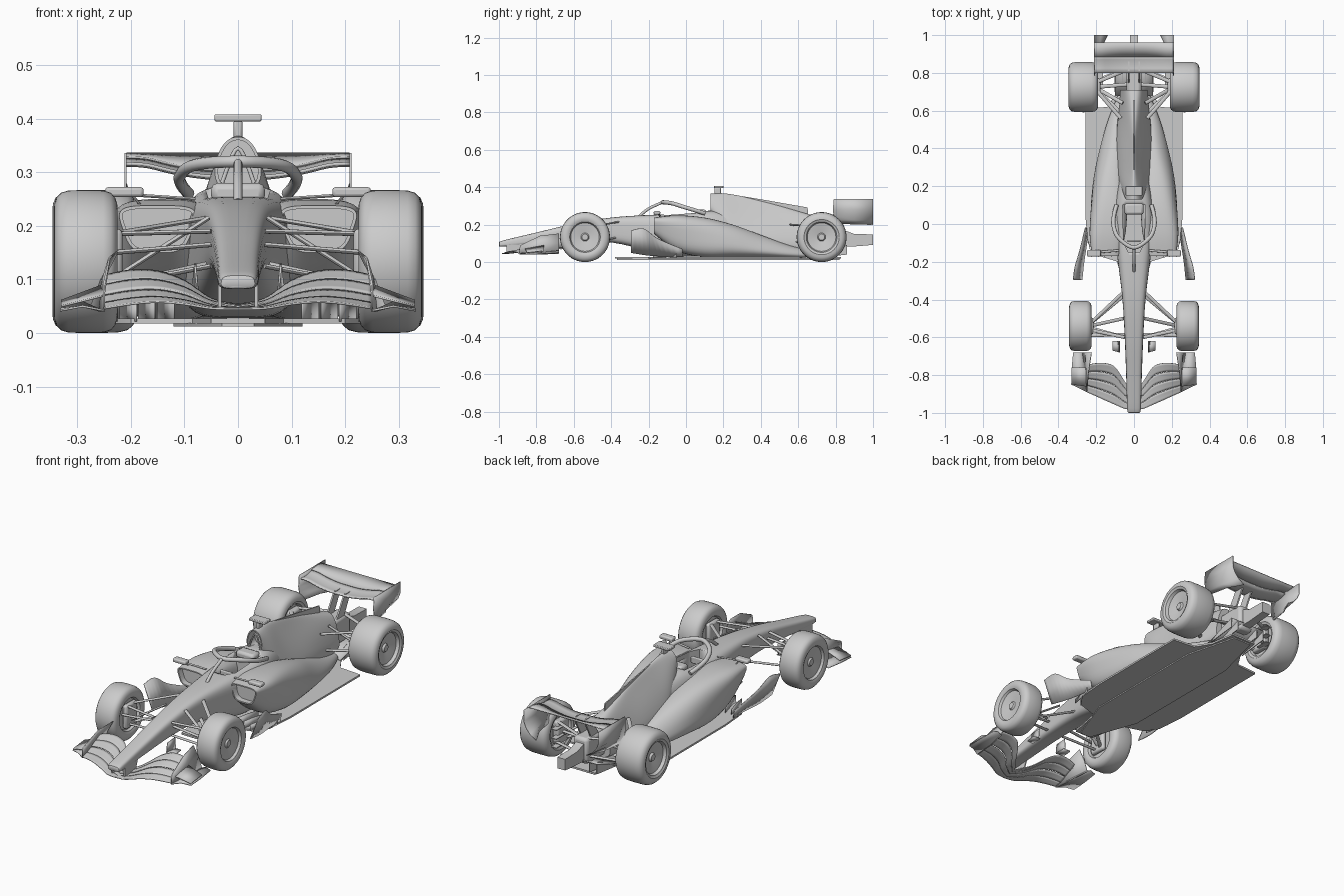
import bpy, bmesh, math
from mathutils import Vector

if "Cube" in bpy.data.objects:
    bpy.data.objects.remove(bpy.data.objects["Cube"])


def finish(name, bm, angle=35, mirror=False, thick=0, bevel=0):
    bmesh.ops.recalc_face_normals(bm, faces=bm.faces)
    me = bpy.data.meshes.new(name)
    bm.to_mesh(me)
    bm.free()
    ob = bpy.data.objects.new(name, me)
    bpy.context.collection.objects.link(ob)
    bpy.ops.object.select_all(action='DESELECT')
    ob.select_set(True)
    bpy.context.view_layer.objects.active = ob
    bpy.ops.object.shade_smooth_by_angle(angle=math.radians(angle))
    if mirror:
        ob.modifiers.new("mirror", 'MIRROR')
    if thick:
        m = ob.modifiers.new("thickness", 'SOLIDIFY')
        m.thickness, m.offset = thick, 0
    if bevel:
        m = ob.modifiers.new("bevel", 'BEVEL')
        m.width, m.segments = bevel, 2
    return ob


def spline(pts, n):
    # Catmull-Rom resampling of tuples
    out = []
    for i in range(len(pts) - 1):
        q = [pts[min(max(i + k, 0), len(pts) - 1)] for k in (-1, 0, 1, 2)]
        for j in range(n):
            t = j / n
            out.append(tuple(0.5 * (2 * b + (c - a) * t + (2 * a - 5 * b + 4 * c - d) * t * t
                                    + (3 * b - a - 3 * c + d) * t ** 3) for a, b, c, d in zip(*q)))
    return out + [tuple(pts[-1])]


def skin(bm, rings, closed):
    vs = [[bm.verts.new(p) for p in r] for r in rings]
    n = len(vs[0])
    for a, b in zip(vs, vs[1:]):
        for i in range(n if closed else n - 1):
            j = (i + 1) % n
            bm.faces.new((a[i], a[j], b[j], b[i]))
    return vs


def loft(name, secs, mirror=False, inlet=0, sides=36):
    # sections: y, centre x, bottom half width, top half width, z low, z high, squareness
    rings = []
    for y, xc, wb, wt, z0, z1, p in spline(secs, 4):
        ring = []
        for i in range(sides):
            a = 2 * math.pi * (i + 0.5) / sides
            c, s = math.cos(a), math.sin(a)
            h = (math.copysign(abs(s) ** (2 / p), s) + 1) / 2
            ring.append((xc + math.copysign(abs(c) ** (2 / p), c) * (wb + (wt - wb) * h), y, z0 + h * (z1 - z0)))
        rings.append(ring)
    bm = bmesh.new()
    vs = skin(bm, rings, True)
    front = bm.faces.new(vs[0])
    bm.faces.new(vs[-1])
    if inlet:
        bmesh.ops.recalc_face_normals(bm, faces=bm.faces)
        bmesh.ops.inset_region(bm, faces=[front], thickness=0.006)
        new = bmesh.ops.extrude_discrete_faces(bm, faces=[front])['faces']
        bmesh.ops.translate(bm, verts=new[0].verts, vec=(0, inlet, 0))
    return finish(name, bm, 40, mirror)


def sheet(name, rows, thick=0.004, mirror=True):
    bm = bmesh.new()
    skin(bm, rows, False)
    return finish(name, bm, 40, mirror, thick)


def prism(name, pts, lo, hi, axis='z', mirror=False):
    put = (lambda a, b, h: (a, b, h)) if axis == 'z' else (lambda a, b, h: (h, a, b))
    bm = bmesh.new()
    vs = skin(bm, [[put(a, b, h) for a, b in pts] for h in (lo, hi)], True)
    bm.faces.new(vs[0])
    bm.faces.new(vs[1])
    return finish(name, bm, 30, mirror)


def box(name, c, size, bevel=0.004, mirror=False):
    bm = bmesh.new()
    bmesh.ops.create_cube(bm, size=1)
    bmesh.ops.scale(bm, vec=size, verts=bm.verts)
    bmesh.ops.translate(bm, vec=c, verts=bm.verts)
    return finish(name, bm, 30, mirror, 0, bevel)


def rod(name, a, b, r=0.009, flat=0.5):
    a, b = Vector(a), Vector(b)
    bm = bmesh.new()
    bmesh.ops.create_cone(bm, cap_ends=True, segments=12, radius1=r, radius2=r, depth=(b - a).length)
    bmesh.ops.scale(bm, vec=(1, flat, 1), verts=bm.verts)
    mat = (b - a).to_track_quat('Z', 'Y').to_matrix()
    bmesh.ops.rotate(bm, matrix=mat, verts=bm.verts)
    bmesh.ops.translate(bm, vec=(a + b) / 2, verts=bm.verts)
    return finish(name, bm, 40, True)


def tube(name, pts, r):
    cu = bpy.data.curves.new(name, 'CURVE')
    cu.dimensions, cu.bevel_depth, cu.bevel_resolution, cu.use_fill_caps = '3D', r, 3, True
    sp = cu.splines.new('POLY')
    pts = spline(pts, 6)
    sp.points.add(len(pts) - 1)
    for p, co in zip(sp.points, pts):
        p.co = (*co, 1)
    bpy.context.collection.objects.link(bpy.data.objects.new(name, cu))


def wheel(name, x, y, hw):
    half = [(.72, .0005), (.72, .016), (.6, .022), (.68, .05), (.74, .076), (.93, .082), (.95, .088),
            (1, .094), (.985, .108), (.92, .119), (.79, .128), (.55, .1325)]
    prof = half + [(0, .1335)] + [(-u, r) for u, r in reversed(half)]
    n = 56
    bm = bmesh.new()
    vs = skin(bm, [[(x + u * hw, y + r * math.cos(2 * math.pi * i / n), .1335 + r * math.sin(2 * math.pi * i / n))
                    for i in range(n)] for u, r in prof], True)
    bm.faces.new(vs[0])
    bm.faces.new(vs[-1])
    finish(name, bm, 35, True)


wheel("front_wheels", .284, -.54, .0595)
wheel("rear_wheels", .268, .725, .0785)

# nose and survival cell, with cockpit opening
cell = loft("nose_and_cell", [
    (-1, 0, .028, .026, .086, .104, 3), (-.975, 0, .038, .034, .082, .116, 3.5), (-.8, 0, .043, .039, .095, .158, 4),
    (-.6, 0, .05, .048, .11, .205, 4), (-.4, 0, .06, .062, .105, .238, 4), (-.2, 0, .085, .085, .06, .252, 4),
    (-.08, 0, .10, .10, .03, .256, 4), (.05, 0, .11, .105, .03, .266, 4), (.15, 0, .11, .09, .03, .275, 3.5),
    (.28, 0, .09, .06, .03, .25, 3)])
cut = prism("cockpit_cutter", [(-.03, -.15), (.03, -.15), (.055, -.1), (.06, .1), (-.06, .1), (-.055, -.1)], .12, .4)
cut.hide_render = True
m = cell.modifiers.new("cockpit", 'BOOLEAN')
m.object, m.operation, m.solver = cut, 'DIFFERENCE', 'EXACT'
bpy.context.view_layer.objects.active = cell
bpy.ops.object.modifier_apply(modifier="cockpit")
cut.hide_set(True)
box("seat_back", (0, .075, .19), (.1, .05, .14), .015)
box("headrest", (0, .08, .262), (.1, .06, .036), .012)
box("steering_wheel", (0, -.09, .225), (.07, .012, .035), .005)

# engine cover, fin and intake
loft("engine_cover", [
    (.13, 0, .05, .034, .262, .366, 2.3), (.2, 0, .095, .03, .15, .368, 2.2), (.3, 0, .135, .02, .04, .352, 2.2),
    (.45, 0, .135, .018, .03, .315, 2.2), (.6, 0, .105, .035, .03, .272, 2.6), (.71, 0, .085, .045, .05, .24, 3.2)], inlet=.06)
prism("cover_fin", [(.3, .3), (.3, .352), (.45, .327), (.65, .292), (.655, .24), (.5, .25)], -.003, .003, 'x')
tube("intake_struts", [(-.03, .135, .28), (0, .14, .345), (.03, .135, .28)], .004)
box("camera_stem", (0, .17, .38), (.016, .035, .035))
box("camera_bar", (0, .175, .4015), (.088, .05, .013), .003)

# sidepods with intakes, sweeping down to the floor
loft("sidepods", [
    (-.17, .15, .05, .08, .15, .238, 4), (-.05, .14, .075, .105, .06, .25, 3.5), (.1, .13, .10, .095, .025, .238, 3),
    (.25, .12, .105, .075, .025, .2, 2.6), (.4, .1, .10, .05, .025, .145, 2.4), (.55, .08, .07, .04, .022, .09, 2.3),
    (.68, .05, .04, .03, .022, .06, 2.3)], mirror=True, inlet=.03)

# halo
tube("halo_hoop", [(-.092, .1, .26), (-.105, .05, .276), (-.108, -.01, .294), (-.08, -.075, .314), (0, -.125, .32),
                   (.08, -.075, .314), (.108, -.01, .294), (.105, .05, .276), (.092, .1, .26)], .011)
tube("halo_pillar", [(0, -.25, .245), (0, -.2, .285), (0, -.13, .318)], .008)

# mirrors
box("mirrors", (.212, -.155, .263), (.072, .035, .019), .006, True)
rod("mirror_stalks", (.08, -.14, .25), (.2, -.15, .258), .006)
rod("mirror_posts", (.17, -.13, .225), (.2, -.15, .26), .004)

# floor, plank, diffuser
half = [(.05, -.38), (.085, -.2), (.2, -.165), (.245, -.1), (.258, .05), (.258, .61), (.14, .62), (.09, .7), (.07, .83)]
prism("floor", half + [(-x, y) for x, y in reversed(half)], .018, .027)
prism("plank", [(-.03, -.37), (.03, -.37), (.12, -.12), (.12, .55), (.05, .82), (-.05, .82), (-.12, .55), (-.12, -.12)], .012, .019)
sheet("diffuser_roof", [[(x, .68, .03), (x, .76, .05), (x, .86, .09)] for x in (0, .05, .1)])
for x in (.06, .1):
    prism("diffuser_strake", [(.7, .022), (.86, .04), (.86, .09), (.76, .055)], x - .002, x + .002, 'x', True)
box("gearbox", (0, .76, .13), (.08, .18, .13), .015)
prism("rear_crash_structure", [(.82, .08), (.82, .18), (.9, .15), (1, .148), (1, .092), (.92, .085)], -.022, .022, 'x')

# bargeboards and strakes
bottom = spline([(.275, -.295, .05), (.265, -.2, .035), (.25, -.1, .03), (.25, -.02, .03)], 4)
top = spline([(.322, -.295, .168), (.312, -.225, .178), (.29, -.15, .125), (.258, -.02, .07)], 4)
sheet("bargeboards", [bottom, top])
for i in range(4):
    x = .12 + i * .035
    sheet("floor_strakes", [[(x, -.175, z), (x + .01, -.12, z), (x + .03, -.05, z)] for z in (.022, .07 - i * .008)], .003)

# front wing: four stacked elements
stations = spline([(0, -.985, -.9, .045, .055), (.05, -.978, -.83, .046, .066), (.1, -.957, -.755, .054, .1),
                   (.15, -.935, -.735, .058, .118), (.2, -.912, -.735, .054, .12), (.25, -.89, -.745, .046, .11)], 4)
for k in range(4):
    rows = []
    for j in range(5):
        f = (k + j / 4 * .95) / 4
        rows.append([(x, le + (te - le) * f, lo + (hi - lo) * f ** 1.3 - .002 * (k % 2)) for x, le, te, lo, hi in stations])
    sheet("front_wing_element", rows)
sheet("front_endplates", [[(.25, -.89, .04), (.258, -.78, .04), (.275, -.68, .045)],
                          [(.25, -.89, .075), (.252, -.78, .1), (.255, -.68, .1)],
                          [(.25, -.885, .09), (.24, -.78, .14), (.225, -.68, .152)]])
sheet("front_footplates", [[(.25, -.89, .042), (.255, -.78, .042), (.27, -.68, .048)],
                           [(.29, -.87, .05), (.29, -.78, .05), (.295, -.68, .06)],
                           [(.332, -.85, .042), (.33, -.77, .045), (.322, -.68, .05)]])
sheet("front_dive_planes", [[(.25, -.86, .07), (.25, -.76, .09)], [(.33, -.85, .05), (.33, -.76, .06)]])
prism("nose_pylons", [(-.96, .045), (-.96, .095), (-.85, .11), (-.87, .055)], .031, .037, 'x', True)
sheet("turning_vanes", [[(.075, -.68, .075), (.085, -.62, .075)], [(.08, -.68, .125), (.08, -.62, .13)]])
sheet("turning_vane_feet", [[(.075, -.68, .075), (.075, -.62, .075)], [(.115, -.67, .07), (.115, -.62, .075)]])

# rear wing
span = spline([(0, .286), (.06, .287), (.12, .296), (.17, .308), (.208, .31)], 3)
sheet("rear_main_plane", [[(x, .8 + .095 * f, z + .006 - .02 * f + .03 * f * f) for x, z in span] for f in (0, .25, .5, .75, 1)], .006)
sheet("rear_flap", [[(x, .885 + .075 * f, z + .018 + (.335 - z - .018) * f) for x, z in span] for f in (0, .5, 1)])
sheet("rear_endplates", [[(.21, .79, .336), (.21, .9, .336), (.21, 1, .336)],
                         [(.21, .785, .28), (.21, .9, .28), (.21, 1, .28)],
                         [(.209, .79, .25), (.206, .9, .25), (.198, 1, .25)],
                         [(.206, .795, .225), (.195, .9, .225), (.175, 1, .222)],
                         [(.2, .81, .205), (.18, .92, .202), (.14, 1, .2)]])
prism("rear_wing_pylons", [(.74, .18), (.8, .18), (.86, .295), (.81, .295)], .024, .032, 'x', True)

# suspension
for a, b in [((.055, -.36, .215), (.235, -.53, .185)), ((.05, -.6, .19), (.235, -.56, .185)),
             ((.055, -.38, .13), (.235, -.53, .09)), ((.05, -.6, .125), (.235, -.55, .09)),
             ((.055, -.5, .215), (.235, -.54, .1)), ((.05, -.585, .165), (.235, -.59, .15))]:
    rod("front_suspension_arm", a, b, .009)
for a, b in [((.07, .56, .2), (.2, .71, .19)), ((.03, .82, .19), (.2, .75, .19)), ((.06, .58, .11), (.2, .71, .09)),
             ((.03, .82, .1), (.2, .76, .09)), ((.06, .64, .21), (.2, .72, .1)), ((.02, .74, .135), (.2, .725, .1335))]:
    rod("rear_suspension_arm", a, b, .01)
box("front_brake_ducts", (.228, -.54, .135), (.025, .09, .12), .01, True)
box("rear_brake_ducts", (.195, .725, .135), (.035, .09, .12), .01, True)
for i in range(3):
    box("rear_duct_winglets", (.178, .77, .08 + i * .045), (.03, .07, .004), 0, True)
